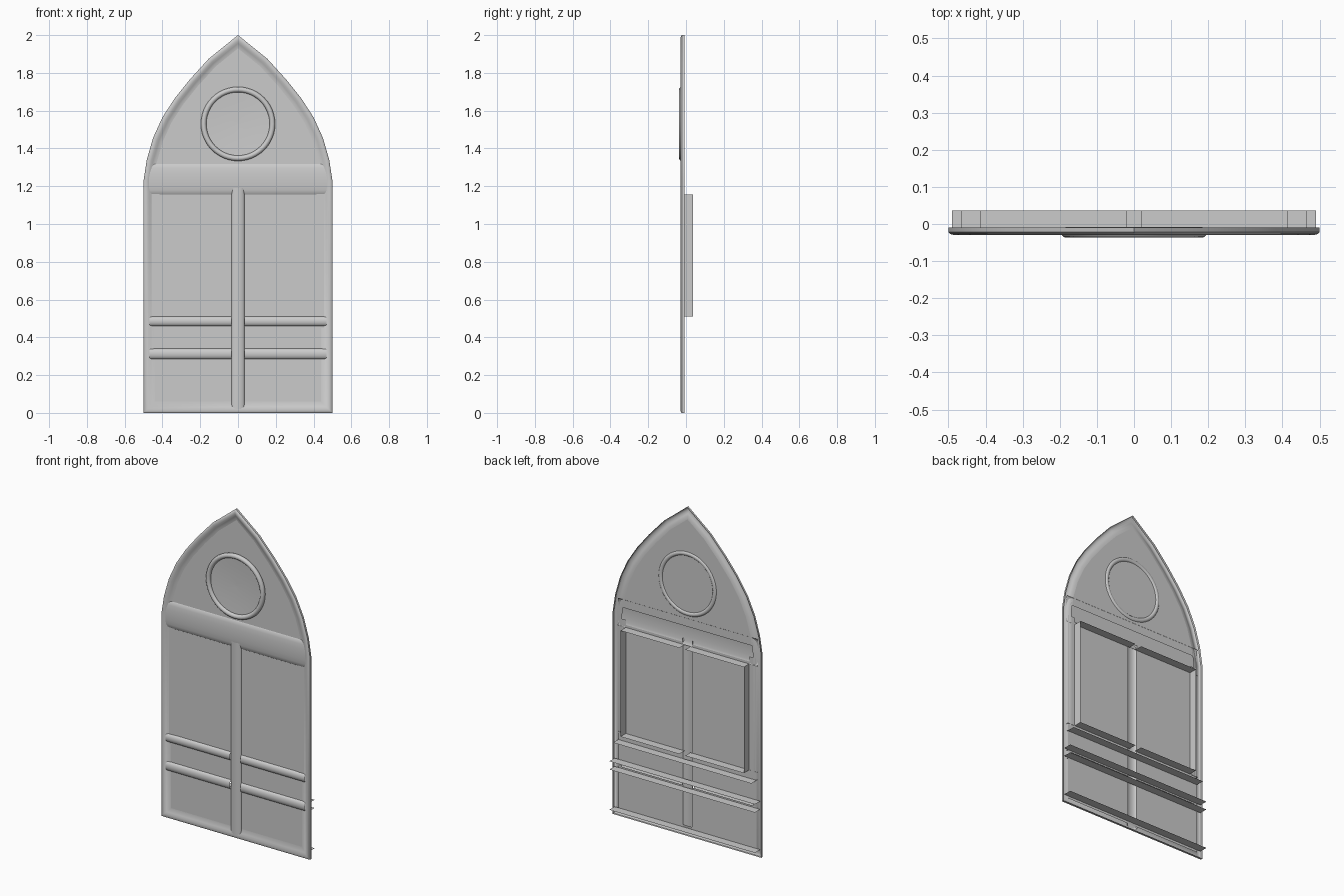
import bpy, bmesh, math
from mathutils import Vector

if "Cube" in bpy.data.objects:
    bpy.data.objects.remove(bpy.data.objects["Cube"])

BASE, FRONT, BACK = -0.014, -0.029, 0.037   # panel sheet, moulding crest, rear lip


def finish(name, bm, angle=40):
    """Turn a bmesh into a smooth-shaded object whose sheet faces the front."""
    bmesh.ops.recalc_face_normals(bm, faces=bm.faces)
    bm.normal_update()
    if sum(f.normal.y * f.calc_area() for f in bm.faces) > 1e-6:
        bmesh.ops.reverse_faces(bm, faces=bm.faces)
    me = bpy.data.meshes.new(name)
    bm.to_mesh(me)
    bm.free()
    ob = bpy.data.objects.new(name, me)
    bpy.context.collection.objects.link(ob)
    bpy.ops.object.select_all(action='DESELECT')
    ob.select_set(True)
    bpy.context.view_layer.objects.active = ob
    bpy.ops.object.shade_smooth_by_angle(angle=math.radians(angle))
    return ob


def sheet(name, pts):
    bm = bmesh.new()
    bm.faces.new([bm.verts.new(p) for p in pts])
    return finish(name, bm)


def loft(name, loops, closed):
    """Bridge a list of equal-length point rows."""
    bm = bmesh.new()
    rows = [[bm.verts.new(p) for p in lp] for lp in loops]
    n = len(rows[0])
    for a, b in zip(rows, rows[1:]):
        for i in range(n if closed else n - 1):
            j = (i + 1) % n
            bm.faces.new((a[i], a[j], b[j], b[i]))
    return finish(name, bm)


def inset(pts, d):
    """Mitred inward offset of a counter-clockwise outline."""
    out = []
    n = len(pts)
    for i, p in enumerate(pts):
        e0 = (p - pts[i - 1]).normalized()
        e1 = (pts[(i + 1) % n] - p).normalized()
        n0, n1 = Vector((-e0.y, e0.x)), Vector((-e1.y, e1.x))
        m = (n0 + n1).normalized()
        out.append(p + m * d / max(m.dot(n0), 0.3))
    return out


def bar(name, x0, x1, z0, z1, upright=False, crest=FRONT):
    """Half-round moulding, open at the back."""
    rows = []
    for k in range(9):
        a = math.pi * k / 8
        t = (1 - math.cos(a)) / 2
        y = BASE + (crest - BASE) * math.sin(a)
        if upright:
            x = x0 + (x1 - x0) * t
            rows.append([(x, y, z0), (x, y, z1)])
        else:
            z = z0 + (z1 - z0) * t
            rows.append([(x0, y, z), (x1, y, z)])
    return loft(name, rows, False)


def shelf(name, x0, x1, z):
    return sheet(name, [(x0, BASE, z), (x1, BASE, z), (x1, BACK, z), (x0, BACK, z)])


def panel(name, x0, x1, z0, z1, y=BASE):
    return sheet(name, [(x0, y, z0), (x1, y, z0), (x1, y, z1), (x0, y, z1)])


# Pointed-arch outline
half = [(0.5, 0), (0.5, 1.23), (0.483, 1.34), (0.45, 1.455), (0.40, 1.565),
        (0.335, 1.665), (0.255, 1.765), (0.155, 1.875)]
outline = [Vector(p) for p in half] + [Vector((0, 2))] + \
          [Vector((-x, z)) for x, z in reversed(half)]

# Outer frame moulding
profile = [(0, -0.009), (0, -0.022), (0.005, -0.027), (0.013, FRONT),
           (0.024, -0.027), (0.034, -0.021), (0.046, -0.016), (0.06, BASE)]
loft("outer_frame", [[(p.x, y, p.y) for p in inset(outline, d)] for d, y in profile], True)

# Arched top panel and transom
arch = inset(outline, 0.055)[1:-1]
sheet("arch_panel", [(p.x, BASE - 0.001, max(p.y, 1.27)) for p in arch])
bar("transom", -0.47, 0.47, 1.155, 1.32, crest=-0.026)

# Round window with dished disc
bpy.ops.mesh.primitive_torus_add(major_segments=48, minor_segments=12, major_radius=0.182,
                                 minor_radius=0.0145, location=(0, -0.0225, 1.53),
                                 rotation=(math.pi / 2, 0, 0))
bpy.context.object.name = "round_window_ring"
bpy.ops.object.shade_smooth()
dish = []
for r in (0.175, 0.12, 0.06, 0.002):
    y = -0.017 - 0.006 * (r / 0.175) ** 2
    dish.append([(r * math.cos(2 * math.pi * k / 48), y, 1.53 + r * math.sin(2 * math.pi * k / 48))
                 for k in range(48)])
loft("round_window_disc", dish, True)

# Centre mullion
bar("mullion", -0.035, 0.035, 0.02, 1.19, upright=True)

for side, s in (("left", -1), ("right", 1)):
    # Upper pane with its surround and rear lip
    panel(side + "_upper_pane", s * 0.03, s * 0.42, 0.50, 1.17)
    panel(side + "_pane_border", s * 0.415, s * 0.46, 0.45, 1.2, -0.016)
    sheet(side + "_pane_side_lip", [(s * 0.415, BASE, 0.51), (s * 0.415, BACK, 0.51),
                                    (s * 0.415, BACK, 1.155), (s * 0.415, BASE, 1.155)])
    shelf(side + "_pane_top_lip", s * 0.02, s * 0.415, 1.155)
    shelf(side + "_pane_bottom_lip", s * 0.02, s * 0.415, 0.51)
    # Middle and lower panels
    panel(side + "_middle_panel", s * 0.03, s * 0.465, 0.33, 0.50)
    panel(side + "_lower_panel", s * 0.03, s * 0.465, 0.03, 0.30)
    # Cross rails
    lo, hi = sorted((s * 0.035, s * 0.468))
    bar(side + "_upper_rail", lo, hi, 0.46, 0.51)
    bar(side + "_lower_rail", lo, hi, 0.285, 0.34)

# Ledges behind the rails
shelf("upper_rail_ledge", -0.465, 0.465, 0.46)
for i, z in enumerate((0.34, 0.29, 0.045)):
    shelf("lower_ledge_%d" % (i + 1), -0.49, 0.49, z)
